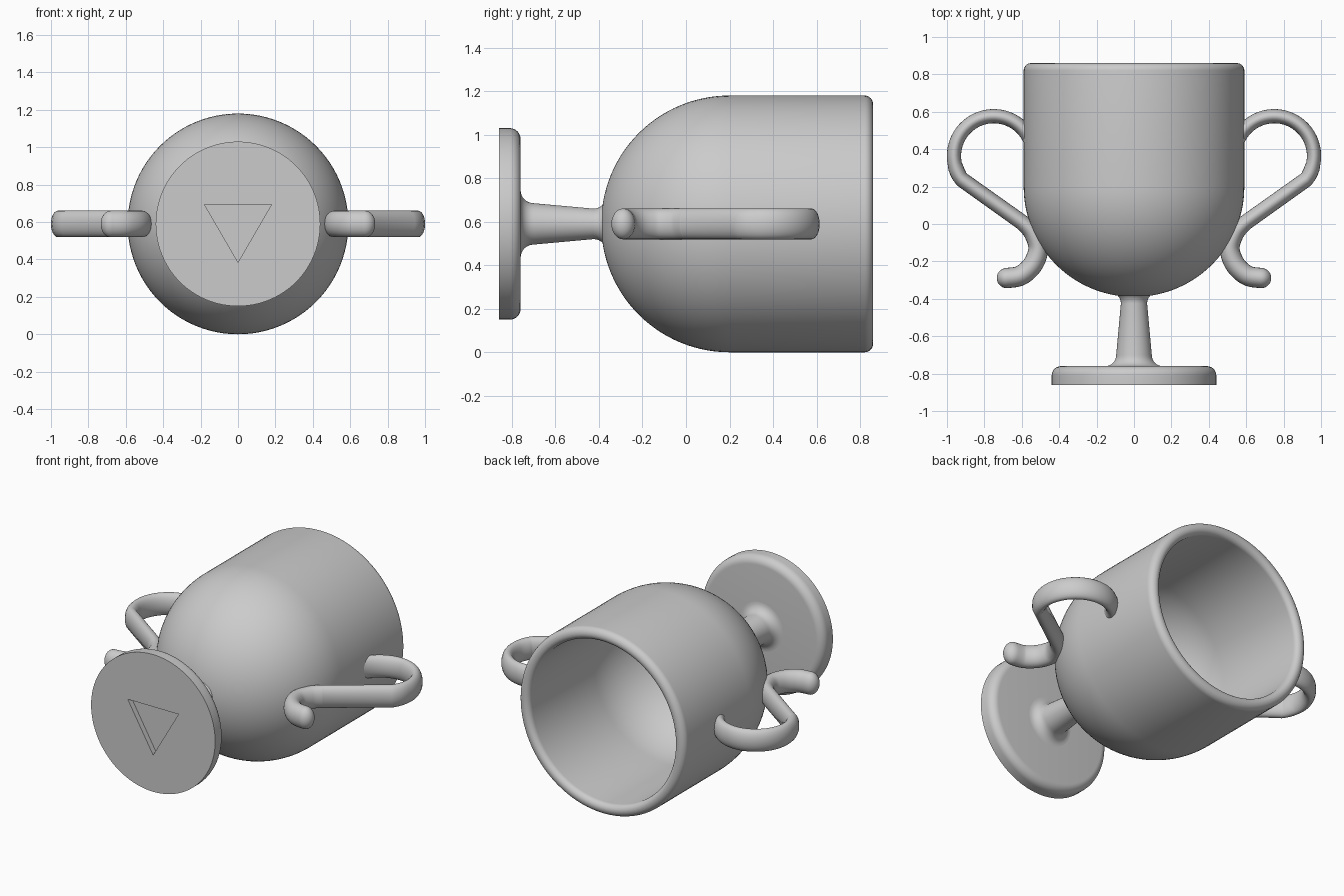
import bpy, bmesh, math
from math import cos, sin, pi, radians
from mathutils import Vector

if "Cube" in bpy.data.objects:
    bpy.data.objects.remove(bpy.data.objects["Cube"], do_unlink=True)

AXIS_Z = 0.59
metal = bpy.data.materials.new("plain grey")
metal.use_nodes = True
grey = (0.6, 0.6, 0.6, 1)
metal.diffuse_color = grey
metal.node_tree.nodes["Principled BSDF"].inputs["Base Color"].default_value = grey


def finish(bm, name):
    bmesh.ops.recalc_face_normals(bm, faces=bm.faces)
    mesh = bpy.data.meshes.new(name)
    bm.to_mesh(mesh)
    bm.free()
    mesh.materials.append(metal)
    obj = bpy.data.objects.new(name, mesh)
    bpy.context.collection.objects.link(obj)
    return obj


def activate(obj):
    bpy.ops.object.select_all(action='DESELECT')
    obj.select_set(True)
    bpy.context.view_layer.objects.active = obj


def smooth(obj, angle=35):
    activate(obj)
    bpy.ops.object.shade_smooth_by_angle(angle=radians(angle))


def arc(cx, cy, r, a0, a1, steps=8):
    """Points on a circle between two angles in degrees."""
    angles = [radians(a0 + (a1 - a0) * i / steps) for i in range(steps + 1)]
    return [(cx + r * cos(a), cy + r * sin(a)) for a in angles]


def lathe(name, profile, segments=96):
    """Revolve (radius, y) points around the cup's lying axis."""
    bm = bmesh.new()
    verts = [bm.verts.new((r, y, AXIS_Z)) for r, y in profile]
    edges = [bm.edges.new(pair) for pair in zip(verts, verts[1:])]
    bmesh.ops.spin(bm, geom=verts + edges, cent=(0, 0, AXIS_Z), axis=(0, 1, 0),
                   angle=2 * pi, steps=segments, use_merge=False)
    bmesh.ops.remove_doubles(bm, verts=bm.verts, dist=0.0002)
    return finish(bm, name)


# Bowl: rounded bottom, straight wall, rolled rim and hollow inside
bowl = lathe("bowl",
             arc(0, 0.20, 0.59, -90, 0, 28)
             + arc(0.55, 0.82, 0.04, 0, 90)
             + arc(0.55, 0.825, 0.035, 90, 180)
             + arc(0, 0.20, 0.515, 0, -90, 28))
smooth(bowl)

# Stem: tapered, with a flare at each end
stem = lathe("stem",
             [(0, -0.78), (0.155, -0.78)]
             + arc(0.155, -0.70, 0.06, -90, -180)
             + arc(0.13, -0.425, 0.06, 180, 90)
             + [(0.13, -0.36), (0, -0.36)])
smooth(stem)

# Base: round plate with a softened upper edge
base = lathe("base",
             [(0, -0.86), (0.44, -0.86)]
             + arc(0.39, -0.81, 0.05, 0, 90)
             + [(0, -0.76)])

# Triangular recess in the underside of the base
bm = bmesh.new()
corners = [(-0.18, 0.695), (0.18, 0.695), (0, 0.385)]
face = bm.faces.new([bm.verts.new((x, -0.90, z)) for x, z in corners])
side = bmesh.ops.extrude_face_region(bm, geom=[face])["geom"]
for v in side:
    if isinstance(v, bmesh.types.BMVert):
        v.co.y = -0.825
cutter = finish(bm, "recess_cutter")
cutter.hide_render = True
cut = base.modifiers.new("recess", 'BOOLEAN')
cut.operation = 'DIFFERENCE'
cut.solver = 'EXACT'
cut.object = cutter
activate(base)
bpy.ops.object.modifier_apply(modifier="recess")
bpy.data.objects.remove(cutter, do_unlink=True)
smooth(base)


def spline(points, steps=8):
    """Smooth curve through the points."""
    p = [points[0]] + points + [points[-1]]
    out = []
    for a, b, c, d in zip(p, p[1:], p[2:], p[3:]):
        for i in range(steps):
            t = i / steps
            out.append(0.5 * (2 * b + (c - a) * t + (2 * a - 5 * b + 4 * c - d) * t * t
                              + (3 * b - a - 3 * c + d) * t ** 3))
    return out + [points[-1]]


def handle(name, side):
    """Oval tube: round loop, straight run and a curled, round-ended tail."""
    loop = [Vector(p) for p in arc(0.75, 0.364, 0.2125, 160, -36, 32)]
    tail = spline([Vector(p) for p in ((0.60, 0.01), (0.545, -0.045), (0.513, -0.13),
                                       (0.54, -0.215), (0.605, -0.275), (0.68, -0.289))])
    path = loop + tail
    rings = []
    for i, p in enumerate(path):
        d = (path[min(i + 1, len(path) - 1)] - path[max(i - 1, 0)]).normalized()
        t = max(0, i - len(loop) + 1) / len(tail)
        width = 0.038 if i < len(loop) - 4 else 0.041 + 0.013 * min(1, 2 * t)
        rings.append((p, d, width, 0.071))
    # rounded tip
    p, d, w, h = rings[-1]
    for k in range(1, 9):
        a = radians(11 * k)
        rings.append((p + d * w * sin(a), d, w * cos(a), h * cos(a)))
    bm = bmesh.new()
    n = 24
    loops = []
    for p, d, w, h in rings:
        normal = Vector((-d.y, d.x))
        ring = []
        for k in range(n):
            a = 2 * pi * k / n
            q = p + normal * w * cos(a)
            ring.append(bm.verts.new((side * q.x, q.y, AXIS_Z + h * sin(a))))
        loops.append(ring)
    for r0, r1 in zip(loops, loops[1:]):
        for k in range(n):
            bm.faces.new((r0[k], r0[(k + 1) % n], r1[(k + 1) % n], r1[k]))
    bm.faces.new(loops[0])
    bm.faces.new(loops[-1])
    smooth(finish(bm, name), 50)


handle("left_handle", 1)
handle("right_handle", -1)
